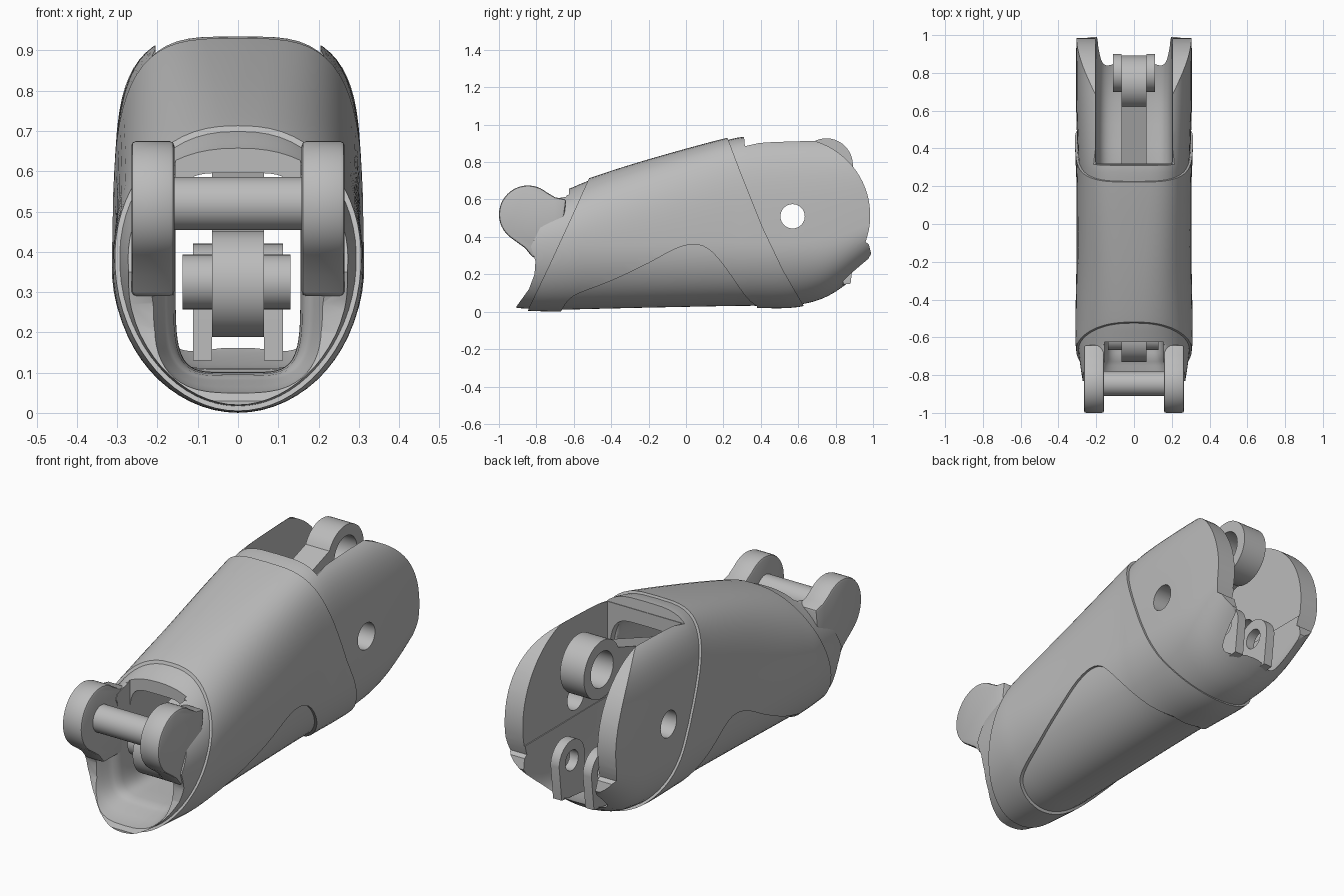
import bpy, bmesh, math
from mathutils import Vector

if "Cube" in bpy.data.objects:
    bpy.data.objects.remove(bpy.data.objects["Cube"])

grey = bpy.data.materials.new("plain_grey")
grey.diffuse_color = (0.5, 0.5, 0.5, 1)
grey.use_nodes = True
grey.node_tree.nodes["Principled BSDF"].inputs["Base Color"].default_value = grey.diffuse_color


def make(name, bm):
    bmesh.ops.recalc_face_normals(bm, faces=bm.faces)
    me = bpy.data.meshes.new(name)
    bm.to_mesh(me)
    bm.free()
    me.materials.append(grey)
    ob = bpy.data.objects.new(name, me)
    bpy.context.collection.objects.link(ob)
    return ob


def prism(name, pts, x0, x1):
    """Side-view outline (y, z) extruded along x."""
    bm = bmesh.new()
    a = [bm.verts.new((x0, y, z)) for y, z in pts]
    b = [bm.verts.new((x1, y, z)) for y, z in pts]
    bm.faces.new(a)
    bm.faces.new(b[::-1])
    for i in range(len(pts)):
        j = (i + 1) % len(pts)
        bm.faces.new((a[i], a[j], b[j], b[i]))
    return make(name, bm)


def arc(cy, cz, r, a0, a1, n=24):
    return [(cy + r * math.cos(math.radians(a0 + (a1 - a0) * i / n)),
             cz + r * math.sin(math.radians(a0 + (a1 - a0) * i / n))) for i in range(n + 1)]


def disc(name, cy, cz, r, x0, x1, n=40):
    return prism(name, arc(cy, cz, r, 0, 360 * (n - 1) / n, n - 1), x0, x1)


def box(name, x, y0, y1, z0, z1):
    return prism(name, [(y0, z0), (y1, z0), (y1, z1), (y0, z1)], -x, x)


def spline(rows, sub):
    out = []
    for i in range(len(rows) - 1):
        p = [rows[max(0, min(len(rows) - 1, i + k))] for k in (-1, 0, 1, 2)]
        for s in range(sub):
            t = s / sub
            out.append([0.5 * (2 * b + (c - a) * t + (2 * a - 5 * b + 4 * c - d) * t * t
                               + (3 * b - a - 3 * c + d) * t ** 3) for a, b, c, d in zip(*p)])
    return out + [list(rows[-1])]


def loft(name, rows, off=0.0, sub=5, n=64):
    """Tube along y: rows of y, half width, bottom, middle, top, top power, bottom power."""
    bm = bmesh.new()
    rings = []
    for y, hw, zb, zc, zt, nt, nb in spline(rows, sub):
        ring = []
        for k in range(n):
            c, s = math.cos(2 * math.pi * k / n), math.sin(2 * math.pi * k / n)
            p, h = (nt, zt - zc + off) if s >= 0 else (nb, zc - zb + off)
            x = math.copysign(abs(c) ** (2 / p), c) * (hw + off)
            ring.append(bm.verts.new((x, y, zc + math.copysign(abs(s) ** (2 / p), s) * h)))
        rings.append(ring)
    for r, q in zip(rings, rings[1:]):
        for k in range(n):
            bm.faces.new((r[k], r[(k + 1) % n], q[(k + 1) % n], q[k]))
    bm.faces.new(rings[0])
    bm.faces.new(rings[-1])
    return make(name, bm)


def boolean(ob, tool, op='DIFFERENCE'):
    bpy.context.view_layer.objects.active = ob
    m = ob.modifiers.new("cut", 'BOOLEAN')
    m.object, m.operation, m.solver = tool, op, 'EXACT'
    bpy.ops.object.modifier_apply(modifier=m.name)
    bpy.data.objects.remove(tool)


def bevel(ob, w):
    bpy.context.view_layer.objects.active = ob
    m = ob.modifiers.new("round", 'BEVEL')
    m.width, m.segments, m.limit_method, m.angle_limit = w, 2, 'ANGLE', math.radians(50)
    bpy.ops.object.modifier_apply(modifier=m.name)


OUTER = [(-1.02, .24, .015, .34, .55, 2.2, 2), (-.85, .28, .005, .35, .60, 2.2, 2),
         (-.65, .308, .0, .36, .66, 2.3, 2), (-.5, .31, .003, .36, .72, 2.4, 2),
         (-.2, .305, .01, .36, .815, 2.8, 2), (.2, .305, .018, .37, .925, 3.5, 2),
         (.35, .31, .02, .37, .95, 3.8, 2), (.6, .318, .025, .37, .955, 4, 2),
         (.8, .32, .095, .40, .955, 4, 2.2), (1.05, .315, .30, .5, .955, 4, 2.4)]
CAVITY = [(-1.1, .25, .04, .35, .60, 4, 3), (-.88, .235, .05, .35, .60, 4, 3),
          (-.75, .19, .08, .35, .60, 5, 4), (-.6, .155, .10, .35, .60, 5, 5),
          (.2, .17, .10, .40, .80, 5, 5), (.33, .20, .11, .40, .82, 5, 5),
          (.75, .20, .12, .40, .90, 5, 5), (1.1, .20, .27, .50, .90, 5, 5)]

# hollow core: front collar, recessed underside panel and rear cheeks
core = loft("core_shell", OUTER, -.012)
side = [(-.905, .03), (-.84, .12), (-.81, .20), (-.805, .27), (-.83, .35), (-.78, .45),
        (-.72, .60), (-.64, .615), (-.63, .66), (-.5, .80), (.2, 1.05), (.30, 1.05),
        (.315, .885), (.45, .915)]
side += arc(.57, .515, .415, 90, -20)
side += [(.978, .36), (.99, .31), (.95, .24), (.87, .15), (.78, .08), (.62, .02),
         (.4, -.05), (-.905, -.05)]
boolean(core, prism("side_cut", side, -.5, .5), 'INTERSECT')
boolean(core, loft("cavity_cut", CAVITY, 0, 4))
boolean(core, box("rear_slot", .205, .32, 1.2, .42, 1.2))
boolean(core, box("front_slot", .155, -1.2, -.625, .35, 1.2))
boolean(core, disc("cheek_hole", .57, .51, .065, -.5, .5))

# thin sleeve over the middle, arched over the underside panel
sleeve = loft("sleeve", OUTER)
outline = [(-.86, -.05), (-.84, .02), (-.73, .25), (-.61, .51), (-.52, .71), (-.47, .85),
           (-.45, 1.1), (.16, 1.1), (.22, .935), (.29, .75), (.41, .45), (.52, .22), (.63, .03),
           (.63, -.05), (.38, -.05)]
outline += [tuple(p) for p in spline([(.38, .03), (.32, .08), (.2, .25), (.12, .335), (.04, .36),
                                      (-.06, .335), (-.2, .26), (-.4, .165), (-.57, .1),
                                      (-.63, .06), (-.67, .0)], 3)]
outline += [(-.68, -.05)]
boolean(sleeve, prism("sleeve_cut", outline, -.5, .5), 'INTERSECT')
boolean(sleeve, loft("sleeve_inside", OUTER, -.02))

# front fork lugs
lug = arc(-.845, .52, .155, 50, 235)
lug += [(-.86, .34), (-.82, .29), (-.68, .29), (-.64, .60), (-.70, .612)]
parts = [core, sleeve]
for s, n in ((-1, "left"), (1, "right")):
    ob = prism("fork_lug_" + n, lug, s * .158, s * .265)
    bevel(ob, .012)
    parts.append(ob)

# pins
parts.append(disc("fork_pin", -.845, .52, .066, -.2, .2))
parts.append(disc("link_pin", -.60, .325, .068, -.138, .13))

# inner link running from the front pin to the rear eye
f, r = Vector((-.60, .32)), Vector((.75, .785))
tilt = math.degrees(math.atan2(r.y - f.y, r.x - f.x))
pts = arc(r.x, r.y, .142, tilt - 135, tilt + 135, 36) + arc(f.x, f.y, .132, tilt + 50, tilt + 310, 36)
link = prism("inner_link", pts, -.065, .065)
boolean(link, disc("link_hole", r.x, r.y, .088, -.2, .2))
parts.append(link)

# small rear eyelets on the floor
for s, n in ((-1, "left"), (1, "right")):
    eye = prism("eyelet_" + n, arc(.80, .32, .10, 0, 180) + [(.70, .13), (.88, .15)],
                s * .065, s * .112)
    boolean(eye, disc("eyelet_hole", .80, .32, .05, -.3, .3))
    parts.append(eye)

# smooth shading with crisp edges
bpy.ops.object.select_all(action='DESELECT')
for ob in parts:
    ob.select_set(True)
bpy.context.view_layer.objects.active = core
bpy.ops.object.shade_smooth_by_angle(angle=math.radians(32))
